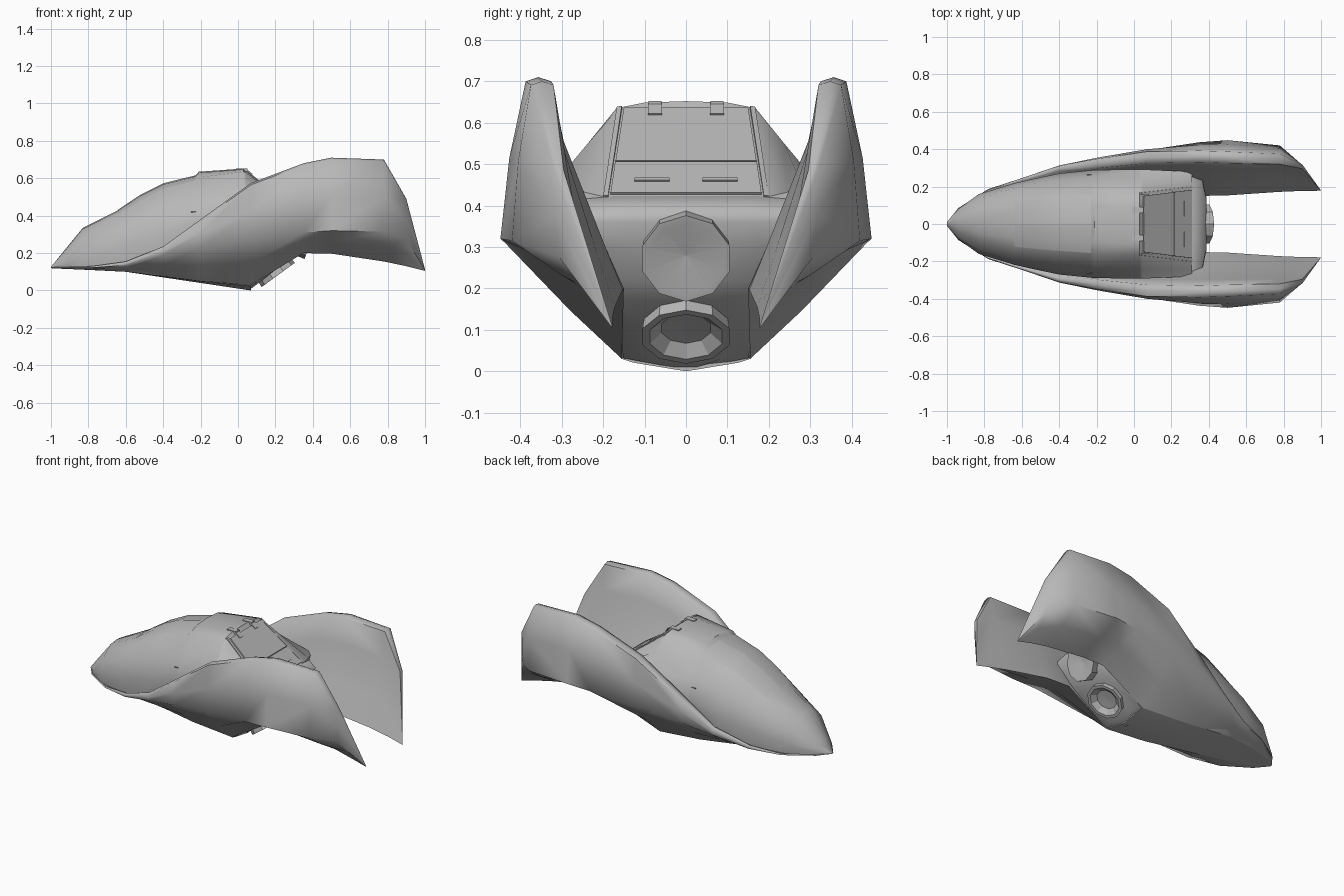
import bpy, bmesh, math
from mathutils import Vector

cube = bpy.data.objects.get("Cube")
if cube:
    bpy.data.objects.remove(cube, do_unlink=True)

GREY = (0.48, 0.48, 0.48, 1)
hull_grey = bpy.data.materials.new("hull_grey")
hull_grey.use_nodes = True
hull_grey.diffuse_color = GREY
hull_grey.node_tree.nodes["Principled BSDF"].inputs["Base Color"].default_value = GREY


def finish(name, bm, angle=35, mirror=False):
    """Turn a bmesh into a shaded object, mirrored across y when asked."""
    bmesh.ops.remove_doubles(bm, verts=bm.verts, dist=0.0005)
    bmesh.ops.recalc_face_normals(bm, faces=bm.faces)
    mesh = bpy.data.meshes.new(name)
    bm.to_mesh(mesh)
    bm.free()
    mesh.materials.append(hull_grey)
    obj = bpy.data.objects.new(name, mesh)
    bpy.context.collection.objects.link(obj)
    for other in bpy.context.selected_objects:
        other.select_set(False)
    bpy.context.view_layer.objects.active = obj
    obj.select_set(True)
    bpy.ops.object.shade_smooth_by_angle(angle=math.radians(angle))
    if mirror:
        mod = obj.modifiers.new("mirror", 'MIRROR')
        mod.use_axis = (False, True, False)
        mod.use_mirror_merge = False
    return obj


def loft(name, rings, angle=35, mirror=False):
    """Skin closed rings of points and cap both ends."""
    bm = bmesh.new()
    loops = [[bm.verts.new(p) for p in ring] for ring in rings]
    count = len(loops[0])
    for a, b in zip(loops, loops[1:]):
        for i in range(count):
            j = (i + 1) % count
            bm.faces.new((a[i], a[j], b[j], b[i]))
    bm.faces.new(loops[0])
    bm.faces.new(loops[-1])
    return finish(name, bm, angle, mirror)


def both_sides(x, half):
    """Ring at x from (y, z) points running from top centre to bottom centre."""
    right = [(x, -y, z) for y, z in reversed(half[1:-1])]
    return [(x, y, z) for y, z in half] + right


# Swept side fins: x, lower edge y z, widest y z, upper edge y z
fin_rows = [
    (-1, 0, .12, .01, .122, .005, .125),
    (-.94, .05, .116, .085, .122, .08, .126),
    (-.78, .1, .11, .187, .122, .183, .13),
    (-.6, .13, .1, .245, .135, .238, .155),
    (-.4, .14, .075, .31, .19, .3, .235),
    (-.2, .15, .05, .345, .23, .33, .38),
    (.07, .155, .03, .395, .27, .365, .575),
    (.35, .15, .2, .437, .31, .37, .68),
    (.5, .153, .197, .448, .32, .365, .71),
    (.78, .172, .155, .42, .315, .355, .7),
    (.9, .177, .13, .306, .275, .31, .49),
    (1, .178, .105, .18, .107, .179, .112),
]


def fin_ring(x, yb, zb, yw, zw, yt, zt):
    k = min(1, (zt - zb) / .4) * min(1, (1 - x) * 4)
    yi = yt - .04 * k
    return [(x, yb, zb),
            (x, (yb + yw) / 2 + .004 * k, (zb + zw) / 2 - .004 * k),
            (x, yw, zw),
            (x, (yw + yt) / 2 + .02 * k, (zw + zt) / 2),
            (x, yt + .022 * k, zt - .01 * k),
            (x, yt - .008 * k, zt),
            (x, yi, zt - .01 * k),
            (x, yi * .7 + yb * .3 + .022 * k, zt * .7 + zb * .3),
            (x, yi * .3 + yb * .7 + .01 * k, zt * .3 + zb * .7)]


loft("side_fins", [fin_ring(*r) for r in fin_rows], 62, mirror=True)

# Belly between the fins
belly = []
for x, yb, zb, *rest in fin_rows[:7]:
    keel = .12 - .02 * (x + 1) / .4 if x < -.6 else .1 * (.07 - x) / .67
    top = zb + min(.04, (x + 1) / 5)
    belly.append(both_sides(x, [(0, top), (yb * .9, top), (yb, zb),
                                (yb * .83, keel + (zb - keel) * .7), (0, keel)]))
loft("belly", belly)

# Cabin: x, roof z, shoulder y z, upper ridge y z, lower ridge y z, undercut y z
cabin_rows = [
    (-1, .126, .004, .124, .006, .123, .008, .122, .005, .119),
    (-.94, .2, .045, .18, .068, .16, .08, .14, .075, .118),
    (-.83, .335, .085, .305, .135, .26, .16, .185, .15, .12),
    (-.64, .43, .125, .405, .193, .335, .218, .23, .205, .13),
    (-.52, .51, .138, .48, .218, .375, .245, .265, .23, .15),
    (-.4, .57, .148, .54, .236, .415, .27, .3, .257, .2),
    (-.23, .612, .16, .585, .25, .455, .287, .36, .275, .29),
    (-.21, .635, .161, .605, .25, .46, .289, .37, .275, .3),
    (.03, .652, .168, .635, .237, .55, .292, .48, .28, .38),
    (.045, .632, .168, .63, .237, .55, .292, .484, .28, .38),
    (.31, .423, .2, .422, .244, .432, .28, .45, .26, .33),
]
cabin = []
for x, roof, ys, zs, yu, zu, yl, zl, yc, zc in cabin_rows:
    cabin.append(both_sides(x, [(0, roof), (ys * .6, roof * .8 + zs * .2), (ys, zs),
                                (yu, zu), (yl, zl), (yc, zc), (0, zc)]))
loft("cabin", cabin, 40)


# Windshield panes lying just proud of the roof
def windshield(side):
    bm = bmesh.new()
    grid = []
    for x, roof, ys, zs, *rest in cabin_rows[3:7]:
        edge = roof * .8 + zs * .2
        grid.append([bm.verts.new((x, side * y, z + .003)) for y, z in
                     ((.003, roof), (ys * .6, edge), (ys * .97, zs))])
    for a, b in zip(grid, grid[1:]):
        for i in range(2):
            bm.faces.new((a[i], a[i + 1], b[i + 1], b[i]))
    bmesh.ops.solidify(bm, geom=bm.faces[:], thickness=.004)
    finish("windshield_left" if side > 0 else "windshield_right", bm)


windshield(1)
windshield(-1)

# Stern block sloping under the tail: z, front x, rear x, half width
stern = [(.006, .03, .065, .02), (.032, .03, .1, .152), (.17, -.25, .28, .16),
         (.22, -.25, .335, .165), (.3, -.25, .365, .2), (.36, -.25, .388, .23),
         (.39, -.25, .382, .245), (.423, -.25, .312, .265)]
loft("stern", [[(f, -w, z), (f, w, z), (x - .02, w, z), (x, w * .6, z),
                (x, -w * .6, z), (x - .02, -w, z)] for z, f, x, w in stern], 60)


# Engine bells
def bell(name, centre, aim, profile):
    turn = Vector(aim).to_track_quat('Z', 'Y')
    rings = []
    for r, h in profile:
        rings.append([Vector(centre) + turn @ Vector((r * math.cos(a), r * math.sin(a), h))
                      for a in (math.tau * (i + .5) / 10 for i in range(10))])
    loft(name, rings, 20)


bell("upper_engine", (.392, 0, .272), (.944, 0, -.33),
     [(.1, -.09), (.108, -.03), (.11, 0), (.093, 0), (.001, -.022)])
bell("lower_engine", (.215, 0, .083), (.59, 0, -.81),
     [(.1, -.06), (.108, -.02), (.11, 0), (.092, 0), (.062, -.026), (.001, -.03)])


# Rear hatch, laid out on the sloping back of the cabin
def on_slope(t, y, lift):
    return (.035 + .275 * t + .63 * lift, y, .642 - .22 * t + .77 * lift)


def slope_plate(name, t0, t1, y0, y1, centre=0, lift=.007):
    def ring(h):
        return [on_slope(t0, centre - y0, h), on_slope(t0, centre + y0, h),
                on_slope(t1, centre + y1, h), on_slope(t1, centre - y1, h)]
    loft(name, [ring(-.01), ring(lift)], 20)


slope_plate("hatch_panel", .05, .63, .15, .17)
slope_plate("hatch_sill", .64, .98, .171, .182)
for label, side in (("left", 1), ("right", -1)):
    slope_plate("hatch_handle_" + label, .83, .86, .042, .042, side * .082, .011)
    slope_plate("hinge_leaf_" + label, .01, .13, .017, .017, side * .075, .012)
    # Frame rail along each edge of the hatch
    loft("hatch_rail_" + label,
         [[on_slope(t, side * (y + d), h) for d, h in
           ((0, -.02), (.016, -.02), (.014, .002), (.002, .004))]
          for t, y in ((.02, .153), (1, .186))], 20)
    # Hinge block on the roof
    y = side * .075
    loft("hinge_block_" + label,
         [[(x, y - .016, .625), (x, y + .016, .625), (x, y + .016, .652), (x, y - .016, .652)]
          for x in (-.012, .05)], 20)
